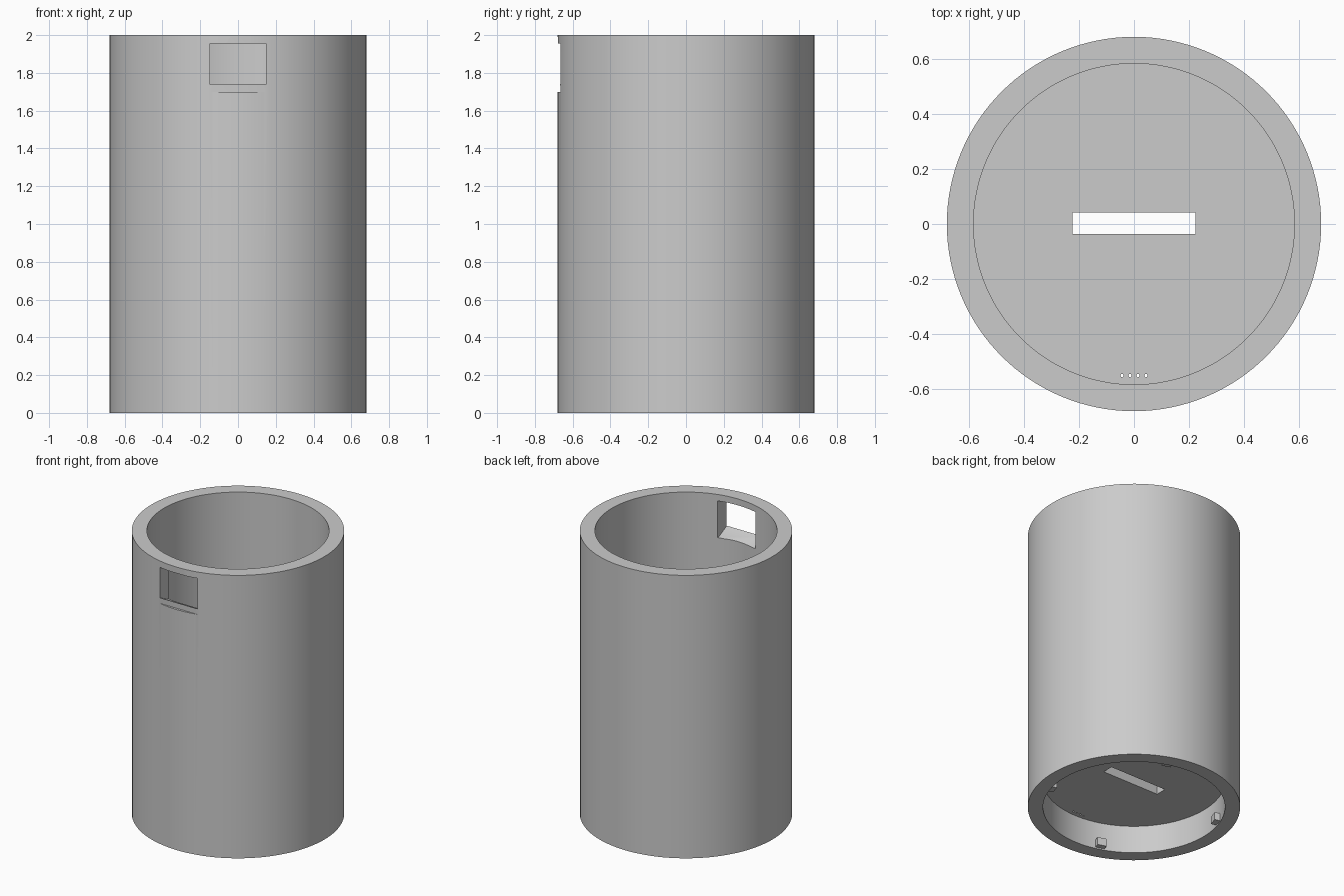
import bpy, bmesh, math
from mathutils import Matrix

cube = bpy.data.objects.get("Cube")
if cube:
    bpy.data.objects.remove(cube, do_unlink=True)

R_OUT, R_IN, HEIGHT = 0.68, 0.583, 2.0
FLOOR_LOW, FLOOR_TOP = 0.195, 0.26

grey = bpy.data.materials.new("plain_grey")
grey.use_nodes = True
colour = (0.6, 0.6, 0.6, 1)
grey.diffuse_color = colour
grey.node_tree.nodes["Principled BSDF"].inputs["Base Color"].default_value = colour


def finish(name, bm):
    bmesh.ops.recalc_face_normals(bm, faces=bm.faces)
    mesh = bpy.data.meshes.new(name)
    bm.to_mesh(mesh)
    bm.free()
    mesh.materials.append(grey)
    obj = bpy.data.objects.new(name, mesh)
    bpy.context.collection.objects.link(obj)
    return obj


def cylinder(name, radius, low, high, x=0, y=0, sides=128):
    bm = bmesh.new()
    bmesh.ops.create_cone(bm, cap_ends=True, segments=sides, radius1=radius, radius2=radius,
                          depth=high - low, matrix=Matrix.Translation((x, y, (low + high) / 2)))
    return finish(name, bm)


def side_prism(name, half_width, outline):
    """Extrude a (y, z) outline across x."""
    bm = bmesh.new()
    face = bm.faces.new([bm.verts.new((-half_width, y, z)) for y, z in outline])
    moved = bmesh.ops.extrude_face_region(bm, geom=[face])["geom"]
    verts = [v for v in moved if isinstance(v, bmesh.types.BMVert)]
    bmesh.ops.translate(bm, verts=verts, vec=(2 * half_width, 0, 0))
    return finish(name, bm)


def cut(body, cutter):
    cutter.hide_render = True
    mod = body.modifiers.new("cut", "BOOLEAN")
    mod.operation, mod.solver, mod.object = "DIFFERENCE", "EXACT", cutter
    bpy.context.view_layer.objects.active = body
    bpy.ops.object.modifier_apply(modifier=mod.name)
    bpy.data.objects.remove(cutter, do_unlink=True)


# Tube with a floor set above an open base
body = cylinder("tube_body", R_OUT, 0, HEIGHT)
cut(body, cylinder("bore_cutter", R_IN, FLOOR_TOP, HEIGHT + 0.1))
cut(body, cylinder("base_cutter", R_IN, -0.1, FLOOR_LOW))

# Long slot and row of small wire holes through the floor
cut(body, side_prism("slot_cutter", 0.223, [(-0.036, 0.1), (0.042, 0.1), (0.042, 0.4), (-0.036, 0.4)]))
for i in range(4):
    cut(body, cylinder("wire_hole_cutter", 0.006, 0.1, 0.4, (i - 1.5) * 0.029, -0.551, 12))

# Shallow flat on the front, then the window with a sloping sill
cut(body, side_prism("flat_cutter", 0.2, [(-0.8, 1.70), (-0.664, 1.70), (-0.6788, 1.99), (-0.8, 1.99)]))
cut(body, side_prism("window_cutter", 0.147, [(-0.75, 1.745), (-0.665, 1.74), (-0.575, 1.695),
                                              (-0.5, 1.695), (-0.5, 1.955), (-0.75, 1.955)]))

# Four locking tabs inside the open base
for i in range(4):
    bm = bmesh.new()
    turn = Matrix.Rotation(math.radians(72 + 90 * i), 4, "Z")
    place = turn @ Matrix.Translation((0.57, 0, 0.037)) @ Matrix.Diagonal((0.05, 0.062, 0.054, 1))
    bmesh.ops.create_cube(bm, size=1, matrix=place)
    finish(f"locking_tab_{i + 1}", bm)

# Smooth round walls with sharp rims
bpy.ops.object.select_all(action="DESELECT")
body.select_set(True)
bpy.context.view_layer.objects.active = body
bpy.ops.object.shade_smooth_by_angle(angle=math.radians(30))
